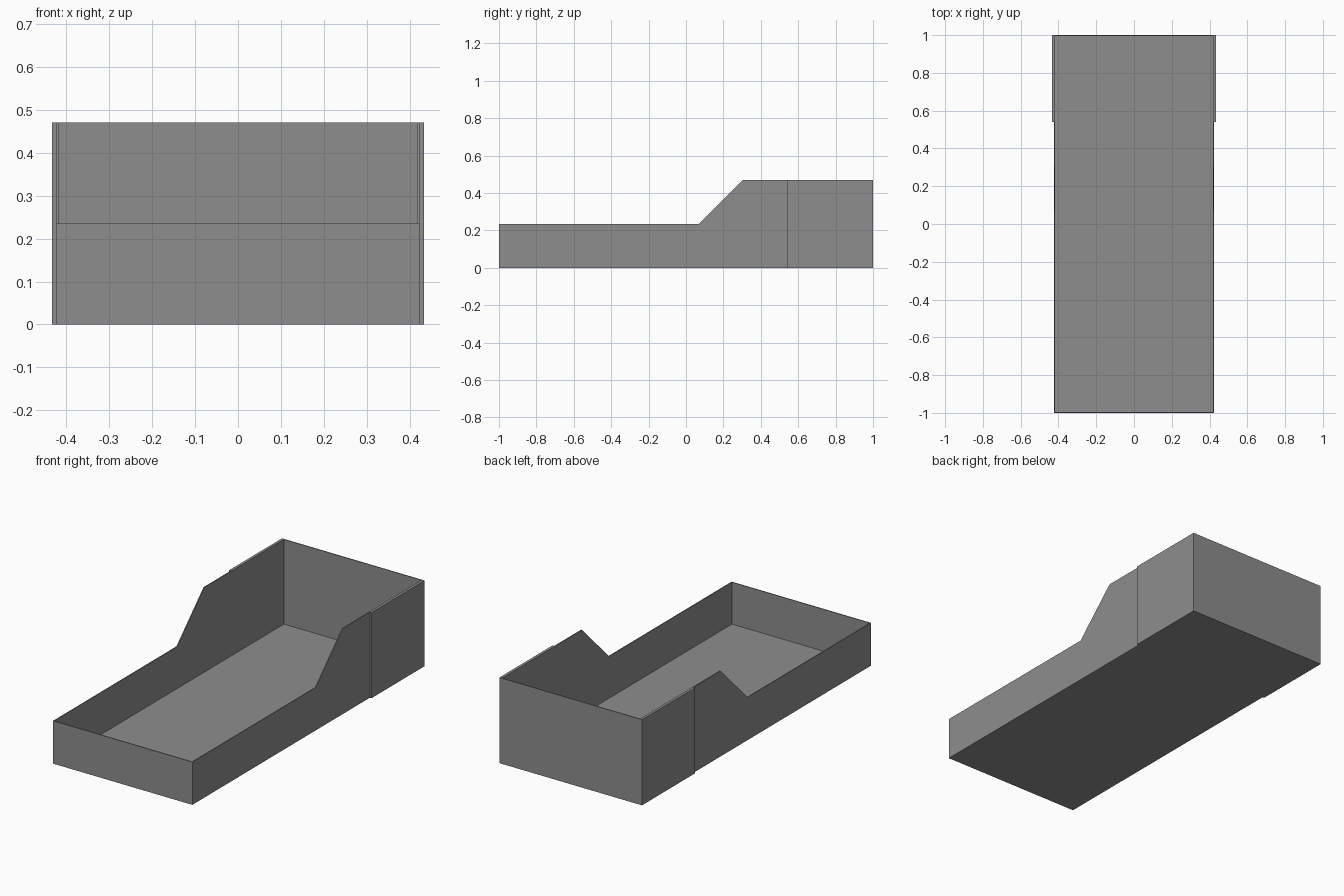
import bpy

if "Cube" in bpy.data.objects:
    bpy.data.objects.remove(bpy.data.objects["Cube"])

T = 0.005               # sheet thickness
W = 0.423               # half width of the tray
LOW, HIGH = 0.235, 0.47  # front and rear wall heights

grey = bpy.data.materials.new("plain grey")
grey.diffuse_color = (0.27, 0.27, 0.27, 1)
grey.use_nodes = True
grey.node_tree.nodes["Principled BSDF"].inputs["Base Color"].default_value = grey.diffuse_color


def add_object(name, verts, faces):
    mesh = bpy.data.meshes.new(name)
    mesh.from_pydata(verts, [], faces)
    mesh.materials.append(grey)
    obj = bpy.data.objects.new(name, mesh)
    bpy.context.collection.objects.link(obj)
    return obj


def panel(name, profile, x0, x1):
    """Extrude a (y, z) outline, listed counter-clockwise, from x0 to x1."""
    n = len(profile)
    verts = [(x, y, z) for x in (x0, x1) for y, z in profile]
    faces = [tuple(reversed(range(n))), tuple(range(n, 2 * n))]
    faces += [(i, (i + 1) % n, n + (i + 1) % n, n + i) for i in range(n)]
    return add_object(name, verts, faces)


def box(name, x0, x1, y0, y1, z0, z1):
    return panel(name, [(y0, z0), (y1, z0), (y1, z1), (y0, z1)], x0, x1)


# Floor and end walls, fitted between the side walls
box("floor", -W + T, W - T, -1 + T, 1 - T, 0, T)
box("front_wall", -W + T, W - T, -1, -1 + T, 0, LOW)
box("back_wall", -W + T, W - T, 1 - T, 1, 0, HIGH)

# Stepped side walls with thin outer plates at the rear
side = [(-1, 0), (1, 0), (1, HIGH), (0.305, HIGH), (0.07, LOW), (-1, LOW)]
for name, s in (("left", -1), ("right", 1)):
    a, b = sorted((s * (W - T), s * W))
    panel(name + "_side_wall", side, a, b)
    a, b = sorted((s * W, s * (W + 0.01)))
    box(name + "_rear_plate", a, b, 0.54, 1, 0, HIGH)
